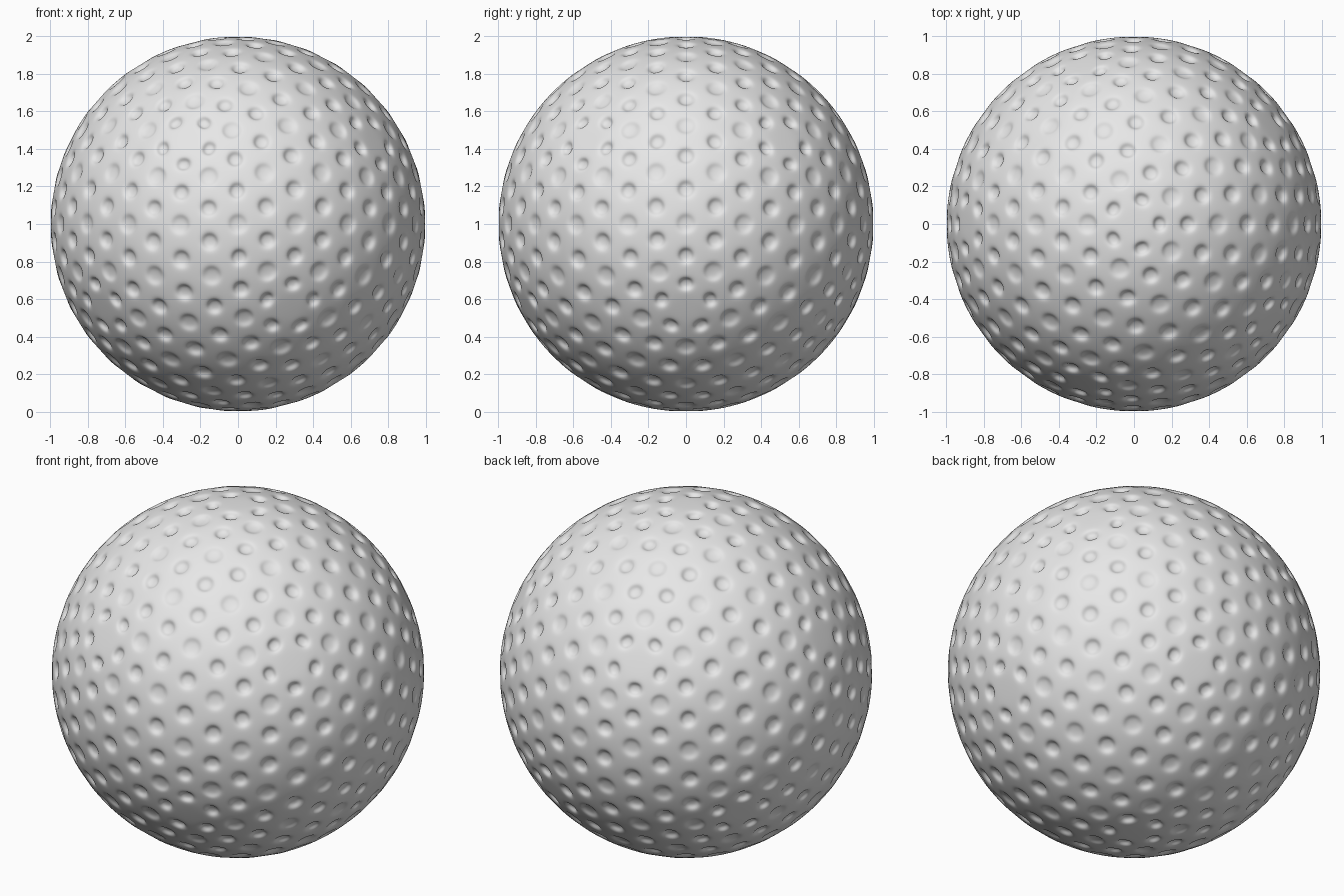
import bpy, bmesh, math

if "Cube" in bpy.data.objects:
    bpy.data.objects.remove(bpy.data.objects["Cube"])

SMALL, LARGE = 0.040, 0.052      # dimple floor radii
DEPTH_S, DEPTH_L = 0.026, 0.018  # dimple depths

# Base ball: icosphere whose corners are cut off, giving hexagons and 12 pentagons
bm = bmesh.new()
bmesh.ops.create_icosphere(bm, subdivisions=3, radius=1.0)
corners = [v.co.normalized() for v in bm.verts]
bmesh.ops.bevel(bm, geom=list(bm.verts), offset=100 / 3, offset_type='PERCENT',
                segments=1, affect='VERTICES', clamp_overlap=False)
bmesh.ops.remove_doubles(bm, verts=bm.verts, dist=0.002)
for v in bm.verts:
    v.co.normalize()


def is_corner(face):
    d = face.calc_center_median().normalized()
    return any((d - c).length < 0.03 for c in corners)


def ring(face, radius, depth):
    """Inset a face to a regular-ish ring of given radius, sunk below the sphere."""
    bmesh.ops.inset_individual(bm, faces=[face], thickness=0.01, use_even_offset=True)
    c = face.calc_center_median().normalized()
    for v in face.verts:
        side = v.co - c * v.co.dot(c)
        p = (c + side.normalized() * radius).normalized()
        v.co = p * (1 - depth)


# Dimples on every hexagon; the pentagons stay smooth
for f in list(bm.faces):
    if len(f.verts) != 6:
        continue
    if is_corner(f):
        ring(f, 0.062, 0.001)
        ring(f, 0.040, DEPTH_L)
    else:
        size = math.sqrt(f.calc_area() / 0.0262)
        ring(f, 0.050 * size, 0.001)
        ring(f, 0.036 * size, DEPTH_S)

mesh = bpy.data.meshes.new("dimpled_ball")
bm.to_mesh(mesh)
bm.free()
ball = bpy.data.objects.new("dimpled_ball", mesh)
bpy.context.collection.objects.link(ball)
for p in mesh.polygons:
    p.use_smooth = True

# Turn, stand on the ground, round off
ball.rotation_euler.z = math.pi
ball.location.z = 1.0
sub = ball.modifiers.new("rounding", 'SUBSURF')
sub.levels = sub.render_levels = 2

mat = bpy.data.materials.new("light grey")
mat.diffuse_color = (0.8, 0.8, 0.8, 1)
mat.use_nodes = True
mat.node_tree.nodes["Principled BSDF"].inputs["Base Color"].default_value = mat.diffuse_color
mesh.materials.append(mat)
